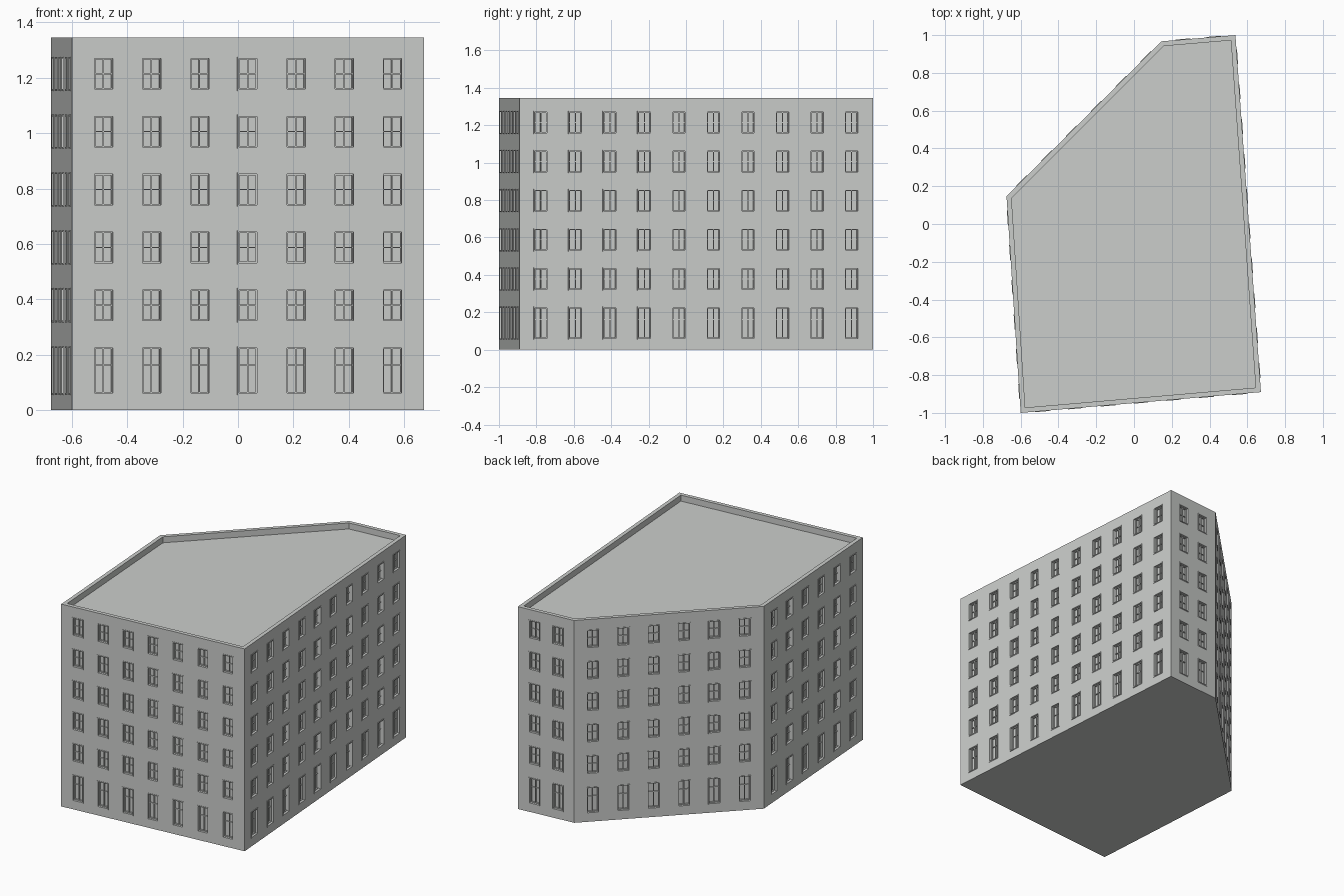
import bpy, bmesh
from mathutils import Vector

if "Cube" in bpy.data.objects:
    bpy.data.objects.remove(bpy.data.objects["Cube"])

H, ROOF, PARAPET = 1.345, 1.305, 0.026
FOOT = [Vector(p) for p in [(-0.60, -1.0), (0.672, -0.89), (0.537, 1.0),
                            (0.145, 0.967), (-0.675, 0.147)]]
COUNTS = [7, 10, 2, 6, 6]            # windows per wall
END = 0.115                          # first window centre from the corner
W = 0.078                            # outer window width
ROWS = [(0.055, 0.230)] + [(0.317 + 0.209 * i, 0.440 + 0.209 * i) for i in range(5)]
RIM, OUT, DEEP = 0.006, 0.003, 0.022  # trim width, projection, recess depth

grey = bpy.data.materials.new("light grey")
grey.diffuse_color = (0.60, 0.615, 0.60, 1)
grey.use_nodes = True
grey.node_tree.nodes["Principled BSDF"].inputs["Base Color"].default_value = grey.diffuse_color


def finish(bm, name):
    me = bpy.data.meshes.new(name)
    bm.to_mesh(me)
    bm.free()
    me.materials.append(grey)
    ob = bpy.data.objects.new(name, me)
    bpy.context.collection.objects.link(ob)


def walls():
    """Yield a mapping (along, outward, up) -> point, the length and window centres."""
    for i, a in enumerate(FOOT):
        b = FOOT[(i + 1) % 5]
        d = (b - a).normalized()
        n = Vector((d.y, -d.x))
        length, count = (b - a).length, COUNTS[i]
        step = (length - 2 * END) / (count - 1)

        def at(u, o, z, a=a, d=d, n=n):
            p = a + d * u + n * o
            return Vector((p.x, p.y, z))
        yield at, length, [END + step * k for k in range(count)]


def inset(points, t):
    res = []
    for i, p in enumerate(points):
        d0 = (p - points[i - 1]).normalized()
        d1 = (points[(i + 1) % len(points)] - p).normalized()
        n0, n1 = Vector((-d0.y, d0.x)), Vector((-d1.y, d1.x))
        res.append(p + (n0 + n1) * t / (1 + n0.dot(n1)))
    return res


def face(bm, pts):
    bm.faces.new([bm.verts.new(p) for p in pts])


# Walls as a grid with open window cells
bm = bmesh.new()
half = W / 2 - RIM / 2
for at, length, centres in walls():
    us = [0] + [c + s * half for c in centres for s in (-1, 1)] + [length]
    zs = [0] + [v for lo, hi in ROWS for v in (lo + RIM / 2, hi - RIM / 2)] + [H]
    for i in range(len(us) - 1):
        for j in range(len(zs) - 1):
            if not (i % 2 and j % 2):
                face(bm, [at(us[i], 0, zs[j]), at(us[i + 1], 0, zs[j]),
                          at(us[i + 1], 0, zs[j + 1]), at(us[i], 0, zs[j + 1])])
# Parapet top and inner side, base
inner = inset(FOOT, PARAPET)
for i in range(5):
    j = (i + 1) % 5
    a, b, c, d = FOOT[i], FOOT[j], inner[j], inner[i]
    face(bm, [(*a, H), (*b, H), (*c, H), (*d, H)])
    face(bm, [(*d, H), (*c, H), (*c, ROOF), (*d, ROOF)])
face(bm, [(*p, 0) for p in reversed(FOOT)])
bmesh.ops.remove_doubles(bm, verts=bm.verts, dist=1e-5)
finish(bm, "walls_and_parapet")

# Flat roof
bm = bmesh.new()
face(bm, [(*p, ROOF) for p in inner])
finish(bm, "roof")


def box(bm, at, u0, u1, o0, o1, z0, z1):
    v = [bm.verts.new(at(u, o, z)) for z in (z0, z1)
         for u, o in ((u0, o1), (u1, o1), (u1, o0), (u0, o0))]
    for f in ((3, 2, 1, 0), (4, 5, 6, 7), (0, 1, 5, 4), (1, 2, 6, 5), (2, 3, 7, 6), (3, 0, 4, 7)):
        bm.faces.new([v[k] for k in f])


def ring(bm, at, u0, u1, z0, z1, t, o0, o1):
    box(bm, at, u0, u0 + t, o0, o1, z0, z1)
    box(bm, at, u1 - t, u1, o0, o1, z0, z1)
    box(bm, at, u0 + t, u1 - t, o0, o1, z0, z0 + t)
    box(bm, at, u0 + t, u1 - t, o0, o1, z1 - t, z1)


# Windows: trim, sash bars and recessed panes
trim, bars, panes = bmesh.new(), bmesh.new(), bmesh.new()
for at, length, centres in walls():
    for c in centres:
        for row, (lo, hi) in enumerate(ROWS):
            u0, u1 = c - W / 2, c + W / 2
            ring(trim, at, u0, u1, lo, hi, RIM, -DEEP, OUT)
            u0, u1, z0, z1 = u0 + RIM, u1 - RIM, lo + RIM, hi - RIM
            ring(bars, at, u0, u1, z0, z1, 0.004, -DEEP, -0.012)
            zb = z0 + (z1 - z0) * (0.5 if row else 0.62)
            box(bars, at, c - 0.0025, c + 0.0025, -DEEP, -0.012, z0 + 0.004, z1 - 0.004)
            for a, b in ((u0 + 0.004, c - 0.0025), (c + 0.0025, u1 - 0.004)):
                box(bars, at, a, b, -DEEP, -0.014, zb - 0.002, zb + 0.002)
            o = -DEEP + 0.001
            face(panes, [at(u0, o, z0), at(u1, o, z0), at(u1, o, z1), at(u0, o, z1)])
finish(trim, "window_trim")
finish(bars, "window_bars")
finish(panes, "window_panes")
